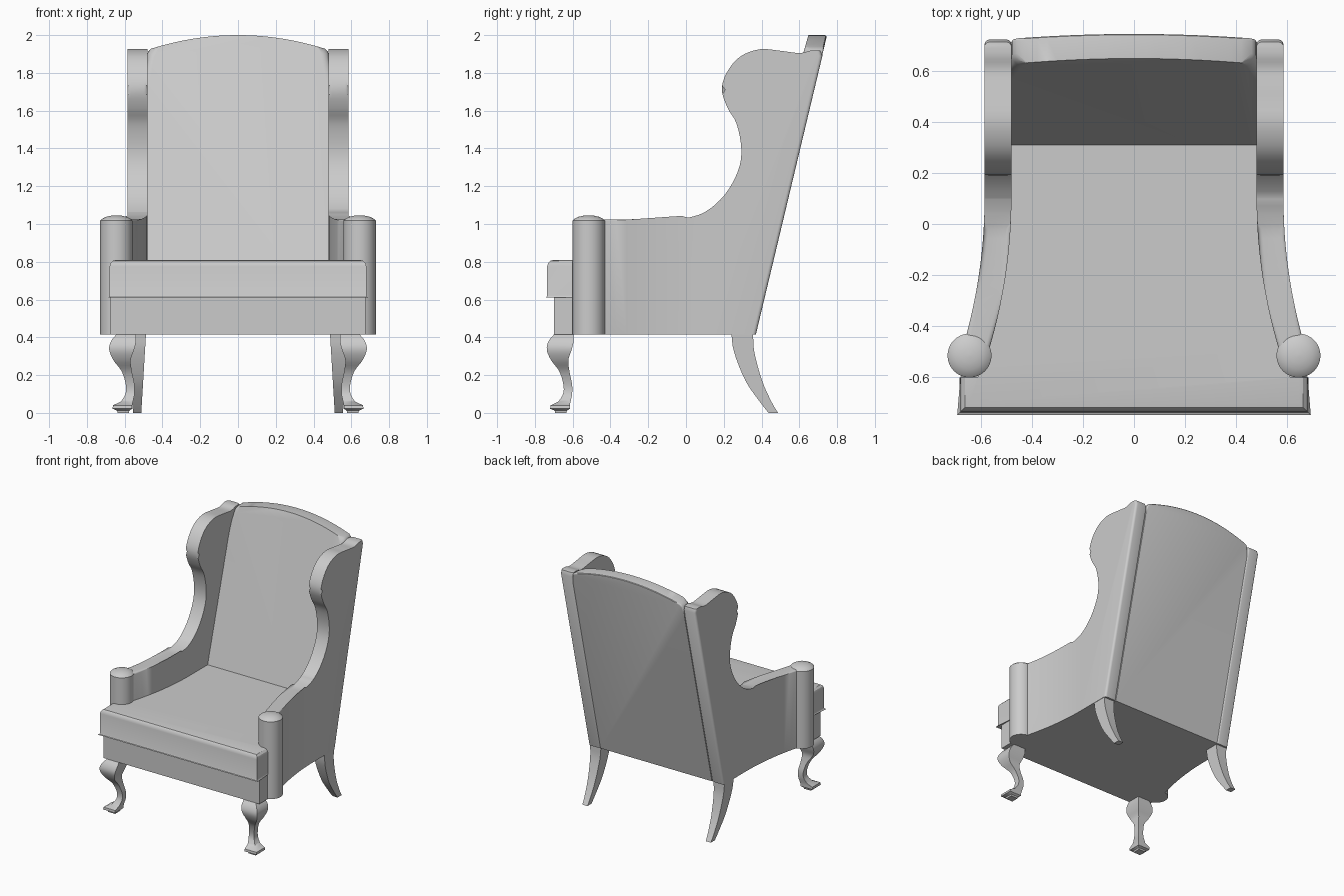
import bpy, bmesh, math
from mathutils import Vector

cube = bpy.data.objects.get("Cube")
if cube:
    bpy.data.objects.remove(cube)

GREY = (0.6, 0.6, 0.6, 1)
mat = bpy.data.materials.new("grey upholstery")
mat.use_nodes = True
mat.diffuse_color = GREY
mat.node_tree.nodes["Principled BSDF"].inputs["Base Color"].default_value = GREY


def finish(bm, name, angle=35):
    bmesh.ops.recalc_face_normals(bm, faces=bm.faces[:])
    me = bpy.data.meshes.new(name)
    bm.to_mesh(me)
    bm.free()
    ob = bpy.data.objects.new(name, me)
    bpy.context.collection.objects.link(ob)
    me.materials.append(mat)
    bpy.ops.object.select_all(action='DESELECT')
    ob.select_set(True)
    bpy.context.view_layer.objects.active = ob
    bpy.ops.object.shade_smooth_by_angle(angle=math.radians(angle))
    return ob


def smooth(pts, n=5):
    """Catmull-Rom curve through points."""
    p = [Vector(q) for q in pts]
    p = [2 * p[0] - p[1]] + p + [2 * p[-1] - p[-2]]
    out = []
    for a, b, c, d in zip(p, p[1:], p[2:], p[3:]):
        for k in range(n):
            t = k / n
            out.append(0.5 * (2 * b + (c - a) * t + (2 * a - 5 * b + 4 * c - d) * t * t
                              + (3 * b - a - 3 * c + d) * t ** 3))
    return out + [p[-2]]


def loft(bm, rings):
    """Skin a list of equal point rings and cap both ends."""
    vs = [[bm.verts.new(p) for p in r] for r in rings]
    n = len(vs[0])
    for a, b in zip(vs, vs[1:]):
        for i in range(n):
            bm.faces.new((a[i], a[(i + 1) % n], b[(i + 1) % n], b[i]))
    bm.faces.new(vs[0])
    bm.faces.new(vs[-1])
    return vs


def round_edges(bm, edges, radius, segments=4):
    bmesh.ops.bevel(bm, geom=edges, offset=radius, segments=segments, profile=0.5,
                    affect='EDGES', clamp_overlap=False)


def flare(y):
    """Outward sweep of the arms towards the front."""
    return 0.07 * (max(0, 0.1 - y) / 0.53) ** 2


def ring_edges(ring):
    s = set(ring)
    return list({e for v in ring for e in v.link_edges if e.other_vert(v) in s})


# Wing and arm panels: side profile (y, z), rounded rim, bent outwards
WING = smooth([(0.712, 1.918), (0.66, 1.918), (0.60, 1.905), (0.50, 1.917), (0.39, 1.925),
               (0.285, 1.885), (0.215, 1.80), (0.19, 1.71), (0.22, 1.615), (0.268, 1.53),
               (0.293, 1.395), (0.275, 1.28), (0.205, 1.155), (0.10, 1.063), (-0.02, 1.025)], 4)
OUTLINE = [(0.37, 0.415), (0.722, 1.89)] + [tuple(p) for p in WING] + [(-0.54, 1.025), (-0.54, 0.415)]


def side_panel(side, name):
    bm = bmesh.new()
    a, b = loft(bm, [[(x, y, z) for y, z in OUTLINE] for x in (0.48, 0.585)])
    edges = [e for e in ring_edges(a) + ring_edges(b)
             if max(v.co.z for v in e.verts) > 0.42 and min(v.co.y for v in e.verts) > -0.545
             and not all(v.co.y < -0.53 for v in e.verts)]
    round_edges(bm, edges, 0.018)
    for k in range(12):
        bmesh.ops.bisect_plane(bm, geom=bm.verts[:] + bm.edges[:] + bm.faces[:],
                               plane_co=(0, 0.1 - k * 0.052, 0), plane_no=(0, 1, 0))
    for v in bm.verts:
        v.co.x = side * (v.co.x + flare(v.co.y))
    finish(bm, name)


# Front arm posts with shallow domed caps
def arm_post(side, name):
    prof = [(0.086, 0.415), (0.086, 1.018), (0.078, 1.026), (0.055, 1.038), (0.028, 1.044), (0.004, 1.046)]
    bm = bmesh.new()
    loft(bm, [[(side * 0.644 + r * math.cos(t), -0.515 + r * math.sin(t), z)
               for t in [i * math.tau / 40 for i in range(40)]] for r, z in prof])
    finish(bm, name)


# T-shaped seat slabs that follow the inside of the arms
def seat_slab(name, half, front, back, z0, z1, top_r, low_r):
    ys = [-0.6 + 0.07 * i for i in range(11)]
    right = [(half, front), (half, -0.6)] + [(0.49 + flare(y), y) for y in ys] + [(0.49, back)]
    plan = right + [(-x, y) for x, y in reversed(right)]
    bm = bmesh.new()
    low, top = loft(bm, [[(x, y, z) for x, y in plan] for z in (z0, z1)])
    # Round only the rims of the exposed front bar
    rim = lambda ring: [e for e in ring_edges(ring) if all(v.co.y <= -0.59 for v in e.verts)
                        and any(abs(v.co.x) > half - 0.01 for v in e.verts)
                        and not all(v.co.y > -0.61 for v in e.verts)]
    top_edges, low_edges = rim(top), rim(low)
    if top_r:
        round_edges(bm, top_edges, top_r, 3)
        low_edges = [e for e in low_edges if e.is_valid]
        round_edges(bm, low_edges, low_r, 2)
    finish(bm, name, 30)


seat_slab("seat_base", 0.675, -0.70, 0.36, 0.415, 0.612, 0, 0)
seat_slab("seat_cushion", 0.68, -0.735, 0.36, 0.61, 0.81, 0.035, 0.012)

# Raked backrest with arched, rounded top
arch = [(x / 100, 2.0 - 0.072 * (x / 46) ** 2) for x in range(46, -47, -4)]
shape = [(-0.482, 0.415), (0.482, 0.415), (0.482, 1.885), (0.477, 1.91)] + arch + [(-0.477, 1.91), (-0.482, 1.885)]
bm = bmesh.new()
front, rear = loft(bm, [[(x, 0.31 + 0.284 * (z - 0.81), z) for x, z in shape],
                        [(x, 0.368 + 0.239 * (z - 0.415), z) for x, z in shape]])
high = lambda ring: [e for e in ring_edges(ring) if all(v.co.z > 1.88 for v in e.verts)]
front_rim, rear_rim = high(front), high(rear)
round_edges(bm, front_rim, 0.04, 5)
round_edges(bm, [e for e in rear_rim if e.is_valid], 0.012, 3)
finish(bm, "backrest")


# Cabriole front legs: square sections (z, outer, inner) swept on the diagonal
CABRIOLE = smooth([(0.42, 0.64, 0.54), (0.38, 0.672, 0.54), (0.335, 0.682, 0.55), (0.28, 0.66, 0.568),
                   (0.22, 0.616, 0.562), (0.15, 0.594, 0.548), (0.10, 0.596, 0.548), (0.06, 0.62, 0.556)], 4)
FOOT = [(0.04, 0.662, 0.56), (0.022, 0.664, 0.56), (0.012, 0.64, 0.575), (0.0, 0.638, 0.578)]


def front_leg(side, name):
    bm = bmesh.new()
    loft(bm, [[(side * x, -y - 0.055, z) for x, y in ((o, o), (i, o), (i, i), (o, i))]
              for z, o, i in [tuple(c) for c in CABRIOLE] + FOOT])
    finish(bm, name, 40)


# Sabre back legs: sections (z, front y, rear y) tapering downwards
SABRE = smooth([(0.42, 0.24, 0.355), (0.32, 0.255, 0.362), (0.17, 0.315, 0.403),
                (0.06, 0.39, 0.452), (0.0, 0.437, 0.487)], 4)


def back_leg(side, name):
    bm = bmesh.new()
    rings = []
    for z, y0, y1 in SABRE:
        t = z / 0.42
        xi, xo = 0.512 - 0.025 * t, 0.556 + 0.026 * t
        rings.append([(side * x, y, z) for x, y in ((xi, y0), (xo, y0), (xo, y1), (xi, y1))])
    loft(bm, rings)
    finish(bm, name, 40)


for side, label in ((1, "left"), (-1, "right")):
    side_panel(side, label + "_wing_and_arm")
    arm_post(side, label + "_arm_post")
    front_leg(side, label + "_front_leg")
    back_leg(side, label + "_back_leg")
